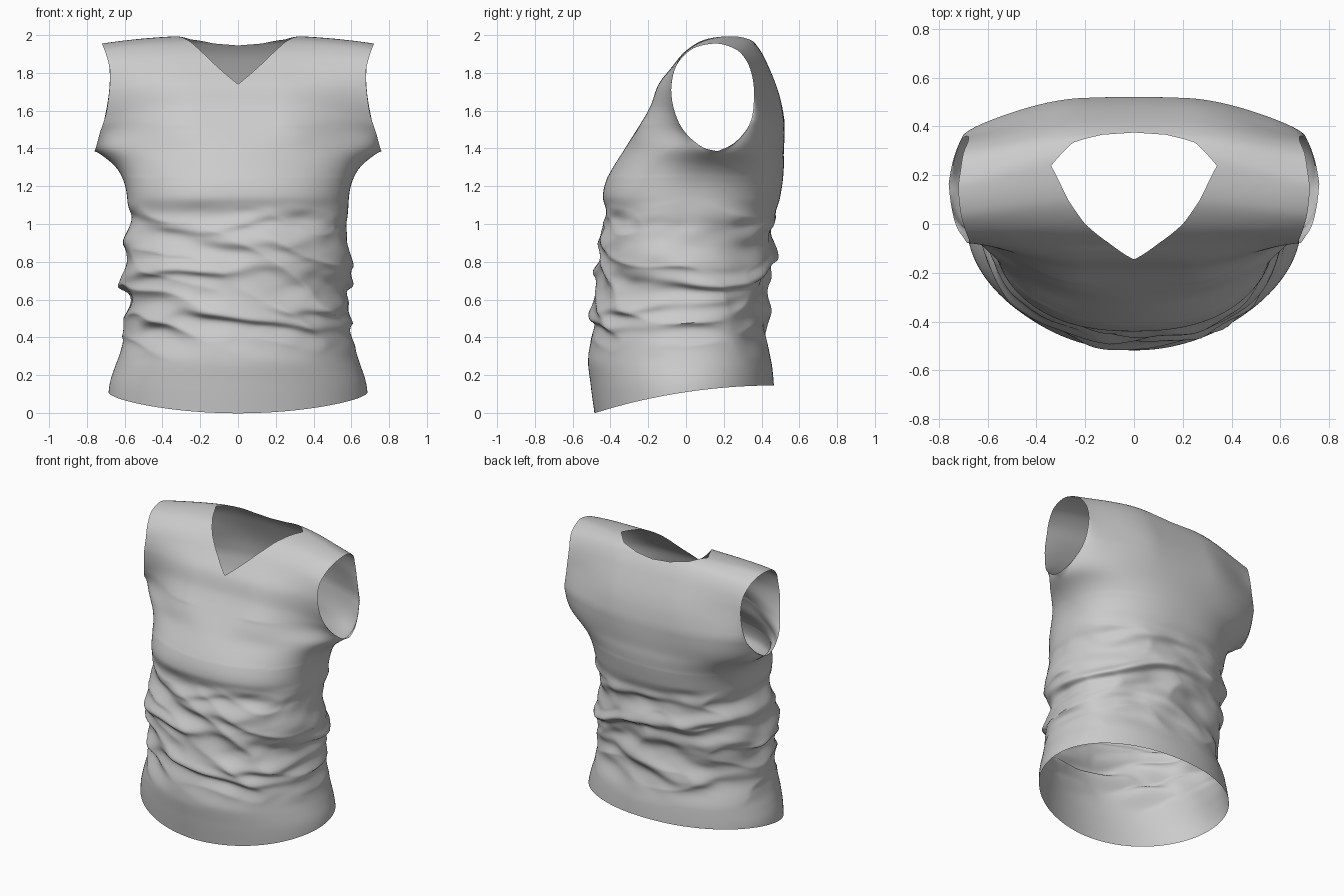
import bpy, bmesh, math
from mathutils import Vector, noise

if "Cube" in bpy.data.objects:
    bpy.data.objects.remove(bpy.data.objects["Cube"])

# Torso tube: z, half width, front y, back y, side seam y, front and back roundness
TUBE = [(0, .69, -.485, .47, 0, 1.95, 2.1), (.15, .68, -.505, .465, 0, 1.95, 2.1),
        (.3, .635, -.52, .45, 0, 2, 2.2), (.5, .605, -.5, .425, 0, 2.1, 2.2),
        (.7, .605, -.485, .45, 0, 2.15, 2.2), (.9, .605, -.455, .465, 0, 2.2, 2.3),
        (1.05, .59, -.425, .48, .02, 2.3, 2.3), (1.15, .588, -.44, .50, .04, 2.35, 2.3),
        (1.25, .615, -.415, .515, .08, 2.2, 2.25), (1.33, .675, -.37, .52, .13, 2.0, 2.2),
        (1.385, .76, -.335, .515, .165, 1.8, 2.1)]
# Yoke over the shoulder, front to back: v, centre y, centre z, armhole x, y, z
YOKE = [(0, -.335, 1.385, .76, .165, 1.385), (.04, -.31, 1.425, .752, .09, 1.405),
        (.12, -.26, 1.5, .732, .0, 1.48),
        (.25, -.19, 1.62, .70, -.055, 1.58), (.37, -.145, 1.74, .682, -.078, 1.70),
        (.45, -.08, 1.825, .677, -.065, 1.80), (.52, .0, 1.92, .69, -.03, 1.87),
        (.58, .1, 1.98, .71, .04, 1.93), (.66, .25, 2.0, .72, .15, 1.955),
        (.72, .335, 1.98, .71, .23, 1.94), (.76, .375, 1.945, .70, .29, 1.905),
        (.82, .425, 1.86, .68, .34, 1.82), (.90, .495, 1.68, .685, .36, 1.68),
        (.95, .525, 1.52, .715, .335, 1.52), (.98, .525, 1.435, .745, .25, 1.42),
        (1, .515, 1.385, .76, .165, 1.385)]
# Neck opening: v, half width
NECK = [(0, 0), (.37, 0), (.45, .1), (.52, .2), (.58, .27), (.66, .34),
        (.72, .25), (.75, .13), (.76, 0), (1, 0)]
# Gathered folds: z, wave height, waves, phase, thickness, depth
FOLDS = [(1.0, .04, 2, .5, .045, .02), (.87, .05, 1, 2.2, .05, .03), (.75, .04, 2, 1.0, .04, .035),
         (.62, .06, 1, 4.0, .05, .025), (.49, .05, 2, 2.6, .045, .03)]
COLS, ROWS_LOW, ROWS_TOP = 48, 150, 100
TOP = 1.385


def smoothstep(a, b, t):
    t = max(0, min(1, (t - a) / (b - a)))
    return t * t * (3 - 2 * t)


def sample(table, t, linear=False):
    k = 0
    while k < len(table) - 2 and t > table[k + 1][0]:
        k += 1
    a, b = table[k], table[k + 1]
    h = b[0] - a[0]
    f = max(0, min(1, (t - a[0]) / h))
    if linear:
        return [p + (q - p) * f for p, q in zip(a[1:], b[1:])]
    pre, nxt = table[max(k - 1, 0)], table[min(k + 2, len(table) - 1)]
    out = []
    for c in range(1, len(a)):
        ma = (b[c] - pre[c]) / (b[0] - pre[0]) * h
        mb = (nxt[c] - a[c]) / (nxt[0] - a[0]) * h
        out.append((2*f**3 - 3*f*f + 1) * a[c] + (f**3 - 2*f*f + f) * ma
                   + (3*f*f - 2*f**3) * b[c] + (f**3 - f*f) * mb)
    return out


def arc(r, p):
    return max(0, 1 - min(1, r) ** p) ** (1 / p)


def wrinkle(p):
    # Push cloth in and out around the waist, letting folds sag slightly
    env = smoothstep(.24, .45, p.z) * (1 - smoothstep(.98, 1.14, p.z))
    if env <= 0:
        return p
    th = math.atan2(p.x, -p.y)
    warp = noise.noise(Vector((p.x * 2, p.y * 2, p.z * 2))) * .09
    d = -.022
    for z0, h, k, ph, w, amp in FOLDS:
        e = (p.z + warp - z0 - h * math.sin(k * th + ph)) / w
        fade = .7 + .5 * math.sin(th * 2 + ph * 3)
        d += amp * fade * math.exp(-e * e)
    n1 = noise.noise(Vector((p.x * 2.4, p.y * 2.4, p.z * 5.5 + p.x * 1.5)))
    n2 = noise.noise(Vector((p.x * 5 + 9, p.y * 5, p.z * 10 - p.x * 3)))
    side = .65 + .6 * abs(math.sin(th))
    d += side * (.05 * (.3 - abs(n1)) + .012 * n2)
    d *= env
    out = Vector((p.x, p.y, 0)).normalized()
    return p + out * d - Vector((0, 0, d * .5))


def tube_point(row, col, side):
    s = math.sin(math.pi * col / (2 * COLS)) if col not in (0, 2 * COLS) else 0
    front = col <= COLS

    def section(z):
        w, yf, yb, ym, pf, pb = sample(TUBE, z)
        y, p = (yf, pf) if front else (yb, pb)
        return w * s, ym + (y - ym) * arc(s, p)
    hem = .145 * (1 - ((.47 - section(.05)[1]) / .955) ** 2)
    z = hem + (TOP - hem) * row / ROWS_LOW
    x, y = section(z)
    return wrinkle(Vector((x * side, y, z)))


def yoke_point(row, col, side):
    v = row / ROWS_TOP
    yc, zc, xa, ya, za = sample(YOKE, v)
    n = sample(NECK, v, True)[0]
    s = math.sin(math.pi / 2 * col / COLS)
    x = n + (xa - n) * s
    r = min(1, x / xa)
    soft = smoothstep(0, .14, min(v, 1 - v))
    p = TUBE[-1][5 if v < .5 else 6]
    # Flat across the chest and back, turning towards the armholes
    turn = smoothstep(.3, 1.15, r) / smoothstep(.3, 1.15, 1)
    drop = (1 - arc(r, p)) * (1 - soft) + turn * soft
    return Vector((x * side, yc + (ya - yc) * drop, zc + (za - zc) * r ** 2.5))


def add_grid(bm, fn, rows, cols, side):
    g = [[bm.verts.new(fn(r, c, side)) for c in range(cols + 1)] for r in range(rows + 1)]
    for r in range(rows):
        for c in range(cols):
            q = [g[r][c], g[r][c + 1], g[r + 1][c + 1], g[r + 1][c]]
            bm.faces.new(q if side > 0 else q[::-1])


# Sleeveless top: gathered body and shoulder yoke, both halves welded
bm = bmesh.new()
for side in (1, -1):
    add_grid(bm, tube_point, ROWS_LOW, 2 * COLS, side)
    add_grid(bm, yoke_point, ROWS_TOP, COLS, side)
bmesh.ops.remove_doubles(bm, verts=bm.verts, dist=.0008)
# Relax the underarm seam so the yoke flows into the body
near = [v for v in bm.verts if 1.25 < v.co.z < 1.52 and not v.is_boundary]
for _ in range(30):
    bmesh.ops.smooth_vert(bm, verts=near, factor=.5,
                          use_axis_x=True, use_axis_y=True, use_axis_z=True)
bmesh.ops.recalc_face_normals(bm, faces=bm.faces)
mesh = bpy.data.meshes.new("sleeveless_top")
bm.to_mesh(mesh)
bm.free()
top = bpy.data.objects.new("sleeveless_top", mesh)
bpy.context.collection.objects.link(top)
bpy.context.view_layer.objects.active = top
top.select_set(True)
bpy.ops.object.shade_smooth_by_angle(angle=math.radians(50))
